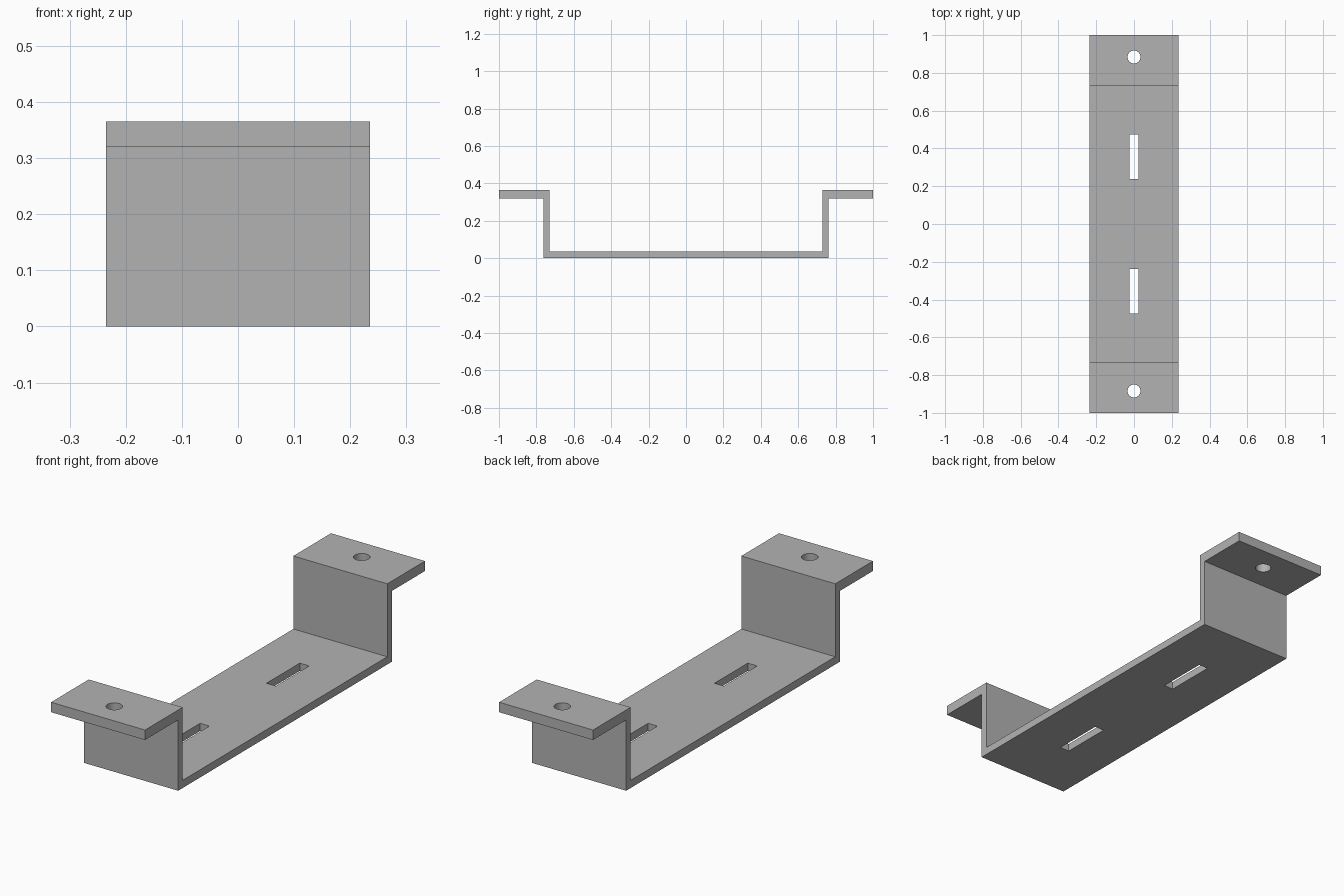
import bpy
import bmesh
from mathutils import Matrix

cube = bpy.data.objects.get("Cube")
if cube:
    bpy.data.objects.remove(cube, do_unlink=True)

HALF_WIDTH = 0.235
WALL_IN, WALL_OUT = 0.731, 0.763
BASE_TOP, FLANGE_LOW, FLANGE_TOP = 0.035, 0.32, 0.365

grey = bpy.data.materials.new("plain grey")
grey.use_nodes = True
colour = (0.45, 0.45, 0.45, 1)
grey.diffuse_color = colour
grey.node_tree.nodes["Principled BSDF"].inputs["Base Color"].default_value = colour


def add_object(name, bm):
    bmesh.ops.recalc_face_normals(bm, faces=bm.faces[:])
    mesh = bpy.data.meshes.new(name)
    bm.to_mesh(mesh)
    bm.free()
    mesh.materials.append(grey)
    obj = bpy.data.objects.new(name, mesh)
    bpy.context.collection.objects.link(obj)
    return obj


# Folded strip: half profile (y, z), mirrored and extruded across the width
half = [(WALL_OUT, 0), (WALL_OUT, FLANGE_LOW), (1, FLANGE_LOW),
        (1, FLANGE_TOP), (WALL_IN, FLANGE_TOP), (WALL_IN, BASE_TOP)]
profile = half + [(-y, z) for y, z in reversed(half)]
bm = bmesh.new()
face = bm.faces.new([bm.verts.new((-HALF_WIDTH, y, z)) for y, z in profile])
side = bmesh.ops.extrude_face_region(bm, geom=[face])["geom"]
bmesh.ops.translate(bm, vec=(2 * HALF_WIDTH, 0, 0),
                    verts=[v for v in side if isinstance(v, bmesh.types.BMVert)])
bracket = add_object("bracket", bm)

# Cutters: a screw hole in each flange and a slot near each end of the base
bm = bmesh.new()
for s in (-1, 1):
    bmesh.ops.create_cone(bm, cap_ends=True, segments=32, radius1=0.034, radius2=0.034,
                          depth=0.2, matrix=Matrix.Translation((0, s * 0.884, FLANGE_TOP)))
    bmesh.ops.create_cube(bm, size=1, matrix=Matrix.Translation((0, s * 0.356, 0))
                          @ Matrix.Diagonal((0.047, 0.238, 0.2, 1)))
cutters = add_object("hole_cutters", bm)
cutters.hide_render = True

cut = bracket.modifiers.new("holes", 'BOOLEAN')
cut.operation = 'DIFFERENCE'
cut.solver = 'EXACT'
cut.object = cutters

# Bake the cut and drop the helper
bpy.context.view_layer.objects.active = bracket
bracket.select_set(True)
bpy.ops.object.modifier_apply(modifier=cut.name)
bpy.data.objects.remove(cutters, do_unlink=True)
bpy.ops.object.shade_smooth_by_angle()
